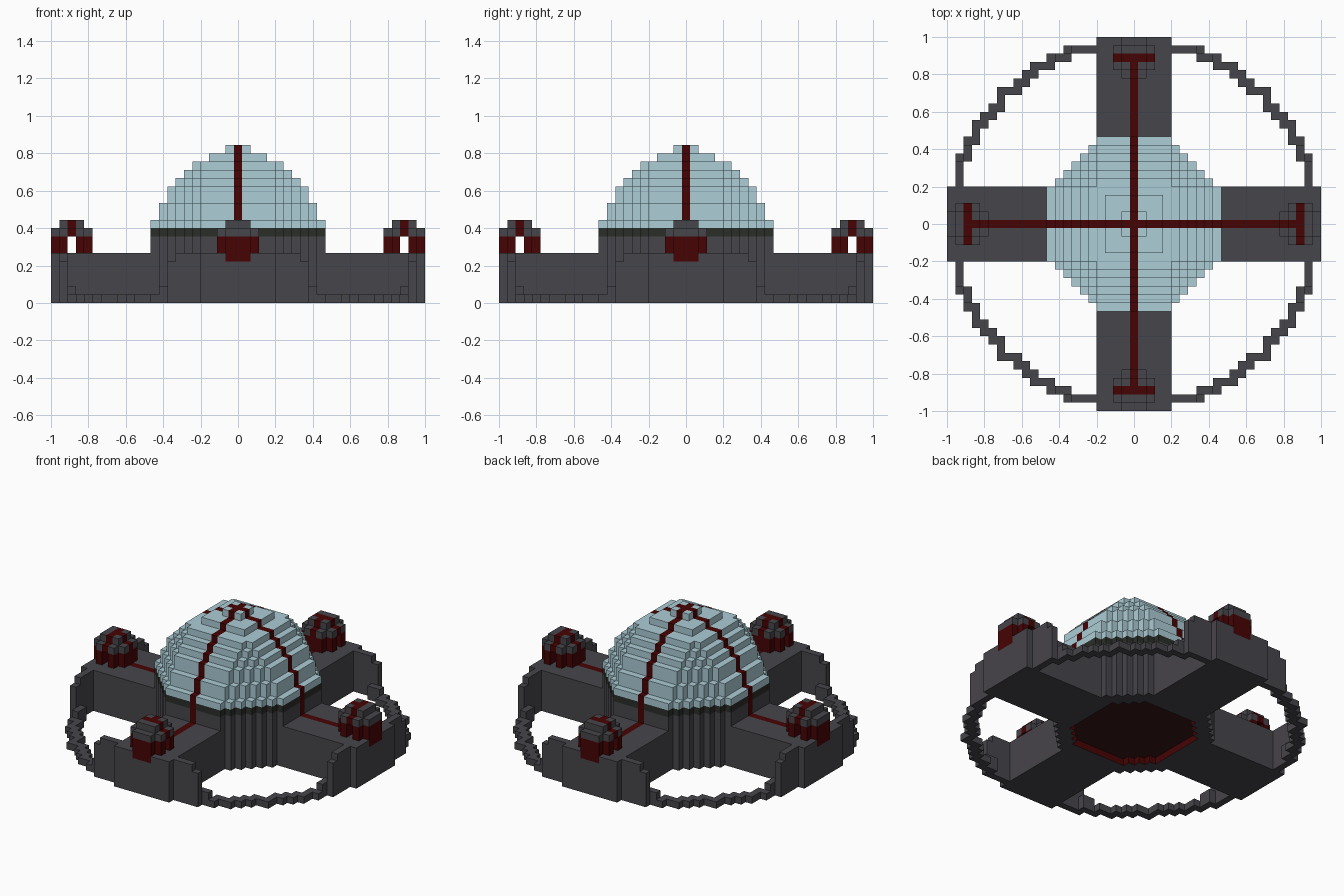
import bpy, bmesh
from mathutils import Vector

U = 2 / 45  # edge of one building block

if "Cube" in bpy.data.objects:
    bpy.data.objects.remove(bpy.data.objects["Cube"])


def material(name, rgb):
    m = bpy.data.materials.new(name)
    m.use_nodes = True
    m.diffuse_color = (*rgb, 1)
    m.node_tree.nodes["Principled BSDF"].inputs["Base Color"].default_value = (*rgb, 1)
    return m


MATS = [material("charcoal", (0.062, 0.059, 0.069)),
        material("dark red", (0.062, 0.001, 0.001)),
        material("pale blue", (0.413, 0.610, 0.670)),
        material("dark green grey", (0.024, 0.027, 0.022)),
        material("dark maroon", (0.040, 0.008, 0.008))]
GREY, RED, BLUE, BAND, MAROON = range(5)
cells = {}  # block position -> (part name, colour)


def put(part, x, y, z, colour):
    cells[x, y, z] = (part, colour)


def octagon(half):
    """Stepped octagon whose straight sides are as wide as the arms."""
    span = range(-half, half + 1)
    return [(x, y) for x in span for y in span if abs(x) + abs(y) <= half + 4]


def disc(half, r2):
    """Round set of blocks within a squared radius."""
    span = range(-half, half + 1)
    return {(x, y) for x in span for y in span if x * x + y * y <= r2}


def turn(a, t, q):
    """Position a blocks outward and t sideways on arm number q."""
    return [(a, t), (-t, a), (-a, -t), (t, -a)][q]


# Hub with a shallow recess underneath, and its dark collar
well = disc(7, 65)
for x, y in octagon(10):
    stripe = x == 0 or y == 0
    for z in range(8):
        if z == 0 and (x, y) in well:
            continue
        colour = MAROON if z == 1 and (x, y) in well else GREY
        put("hub", x, y, z, RED if stripe and z > 5 else colour)
    put("collar", x, y, 8, RED if stripe else BAND)

# Stepped dome with crossing stripes
for i, half in enumerate([10, 9, 9, 8, 8, 7, 6, 5, 3, 1]):
    for x, y in octagon(half):
        put("dome", x, y, 9 + i, RED if x == 0 or y == 0 else BLUE)

# Outer ring, rising in a curve where it meets each arm
rise = {5: 6, 6: 6, 7: 6, 8: 5}
outer = disc(21, 512)
around = [(i, j) for i in (-1, 0, 1) for j in (-1, 0, 1)]
for x, y in outer:
    near, far = sorted((abs(x), abs(y)))
    if near > 4 and any((x + i, y + j) not in outer for i, j in around):
        height = rise[near] if far == 21 else 2 if near < 10 else 1
        for z in range(height):
            put("outer_ring", x, y, z, GREY)

# Four arms, each with an arched pod near its tip
for q, side in enumerate(["left", "back", "right", "front"]):
    arm, pod = side + "_arm", side + "_pod"
    for a in range(5, 23):
        for t in range(-4, 5):
            x, y = turn(a, t, q)
            for z in range(6):
                if (x, y, z) not in cells and (z > 0 or (x, y) not in well):
                    put(arm, x, y, z, RED if z == 5 and t == 0 and a < 21 else GREY)
    for t in (-1, 0, 1):
        put(arm, *turn(22, t, q), 5, RED)
    for a in range(-2, 3):
        for t in range(-2, 3):
            if abs(a) + abs(t) == 4:
                continue
            x, y = turn(20 + a, t, q)
            line = a == 0 or (t == 0 and a < 0)
            if a != 0:
                put(pod, x, y, 6, RED)
                put(pod, x, y, 7, RED)
            put(pod, x, y, 8, RED if line else GREY)
            if max(abs(a), abs(t)) < 2:
                put(pod, x, y, 9, RED if line else GREY)

# Skin every part: one square for each exposed side of a block
SIDES = [Vector(n) for n in ((1, 0, 0), (-1, 0, 0), (0, 1, 0), (0, -1, 0), (0, 0, 1), (0, 0, -1))]
meshes = {}
for pos, (part, colour) in cells.items():
    bm, corners = meshes.setdefault(part, (bmesh.new(), {}))
    centre = Vector(pos)
    for n in SIDES:
        beside = tuple(int(c) for c in centre + n)
        if beside in cells:
            continue
        u = Vector((n.y, n.z, n.x))
        v = n.cross(u)
        ring = []
        for i, j in ((-1, -1), (1, -1), (1, 1), (-1, 1)):
            p = centre + (n + u * i + v * j) / 2
            key = tuple(p)
            if key not in corners:
                corners[key] = bm.verts.new((p.x * U, p.y * U, (p.z + 0.5) * U))
            ring.append(corners[key])
        face = bm.faces.new(ring)
        in_well = pos[2] == 0 and n.z == 0 and beside[:2] in well
        face.material_index = RED if in_well else colour

for part, (bm, corners) in meshes.items():
    mesh = bpy.data.meshes.new(part)
    bm.to_mesh(mesh)
    bm.free()
    for m in MATS:
        mesh.materials.append(m)
    bpy.context.scene.collection.objects.link(bpy.data.objects.new(part, mesh))
